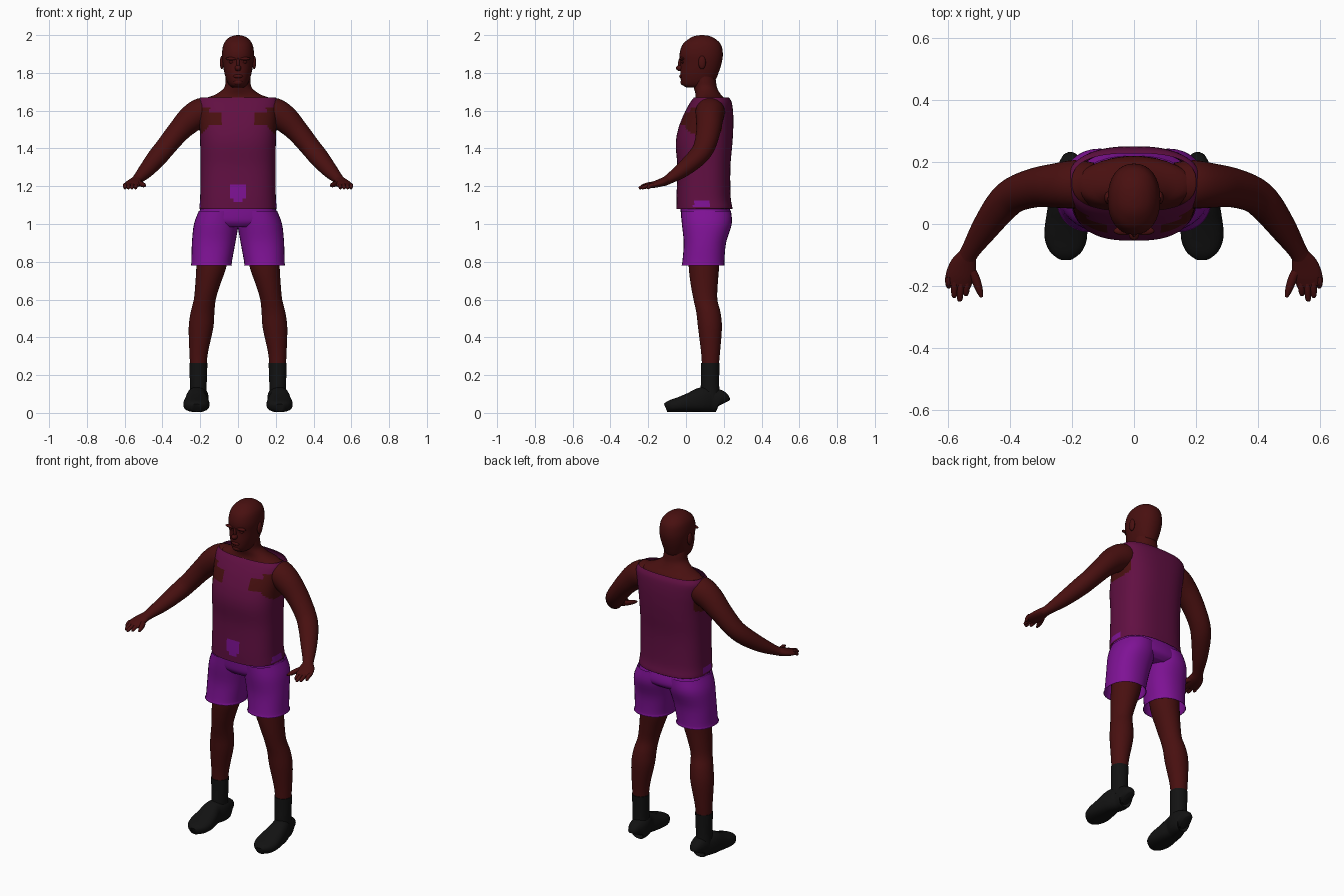
import bpy, bmesh, math
from mathutils import Vector

cube = bpy.data.objects.get("Cube")
if cube:
    bpy.data.objects.remove(cube)


def material(name, color):
    m = bpy.data.materials.new(name)
    m.use_nodes = True
    m.diffuse_color = (*color, 1)
    bsdf = next(n for n in m.node_tree.nodes if n.type == 'BSDF_PRINCIPLED')
    bsdf.inputs["Base Color"].default_value = (*color, 1)
    bsdf.inputs["Roughness"].default_value = 0.8
    return m


SKIN = material("dark skin", (0.065, 0.005, 0.005))
SHIRT = material("plum cloth", (0.12, 0.005, 0.055))
SHORTS = material("violet cloth", (0.21, 0.006, 0.30))
BLACK = material("black leather", (0.006, 0.006, 0.006))


def spline(rows, k):
    """Catmull-Rom interpolation of tuples, k steps per span."""
    out = []
    for i in range(len(rows) - 1):
        a, b, c, d = rows[max(i - 1, 0)], rows[i], rows[i + 1], rows[min(i + 2, len(rows) - 1)]
        for j in range(k):
            t = j / k
            out.append(tuple(
                q + t / 2 * (r - p + t * (2 * p - 5 * q + 4 * r - s + t * (3 * (q - r) + s - p)))
                for p, q, r, s in zip(a, b, c, d)))
    return out + [rows[-1]]


def skin_rings(name, rings, mats, caps=True, rule=None):
    """Bridge rings of points into one smooth object."""
    bm = bmesh.new()
    loops = [[bm.verts.new(p) for p in ring] for ring in rings]
    n = len(loops[0])
    for a, b in zip(loops, loops[1:]):
        for i in range(n):
            bm.faces.new((a[i], a[(i + 1) % n], b[(i + 1) % n], b[i]))
    if caps:
        bm.faces.new(loops[0][::-1])
        bm.faces.new(loops[-1])
    bmesh.ops.recalc_face_normals(bm, faces=bm.faces)
    if rule:
        for f in bm.faces:
            f.material_index = rule(f.calc_center_median())
    return finish(name, bm, mats)


def finish(name, bm, mats):
    me = bpy.data.meshes.new(name)
    bm.to_mesh(me)
    bm.free()
    for m in mats:
        me.materials.append(m)
    for p in me.polygons:
        p.use_smooth = True
    me.set_sharp_from_angle(angle=math.radians(50))
    ob = bpy.data.objects.new(name, me)
    bpy.context.scene.collection.objects.link(ob)
    return ob


def oval(n, power):
    for i in range(n):
        a = 2 * math.pi * i / n
        c, s = math.cos(a), math.sin(a)
        yield (math.copysign(abs(c) ** (2 / power), c), math.copysign(abs(s) ** (2 / power), s))


def column(name, rows, mats, side=1, n=32, k=4, power=2, **kw):
    """Upright loft; rows are (z, centre x, half width, front y, back y)."""
    rings = [[(side * (cx + rx * u), (y0 + y1) / 2 + (y1 - y0) / 2 * v, z)
              for u, v in oval(n, power)] for z, cx, rx, y0, y1 in spline(rows, k)]
    return skin_rings(name, rings, mats, **kw)


def limb(name, rows, mats, side=1, n=20, k=4, power=2):
    """Tube on a path; rows are (x, y, z, half width, half height)."""
    rows = spline(rows, k)
    pts = [Vector(r[:3]) for r in rows]
    rings = []
    for i, r in enumerate(rows):
        t = (pts[min(i + 1, len(pts) - 1)] - pts[max(i - 1, 0)]).normalized()
        across = t.cross(Vector((0, 0, 1))).normalized()
        up = across.cross(t)
        ring = [pts[i] + across * (u * r[3]) + up * (v * r[4]) for u, v in oval(n, power)]
        rings.append([(side * p.x, p.y, p.z) for p in ring])
    return skin_rings(name, rings, mats)


def blob(name, center, radii, mats):
    bm = bmesh.new()
    bmesh.ops.create_uvsphere(bm, u_segments=16, v_segments=10, radius=1)
    bmesh.ops.scale(bm, vec=radii, verts=bm.verts)
    bmesh.ops.translate(bm, vec=center, verts=bm.verts)
    return finish(name, bm, mats)


# Head, neck and shoulders
column("head", [
    (1.722, 0, .03, .005, .10), (1.735, 0, .046, -.018, .13), (1.76, 0, .06, -.027, .155),
    (1.80, 0, .072, -.03, .172), (1.85, 0, .081, -.029, .188), (1.90, 0, .085, -.034, .195),
    (1.95, 0, .077, -.018, .185), (1.98, 0, .056, .015, .155), (1.995, 0, .03, .045, .125),
    (2.0, 0, .006, .078, .09)], [SKIN], power=2.2)
column("neck_and_shoulders", [
    (1.45, 0, .16, .02, .21), (1.6, 0, .185, .02, .22), (1.655, 0, .19, .045, .21),
    (1.685, 0, .12, .05, .185), (1.72, 0, .074, .042, .165), (1.76, 0, .066, .035, .158),
    (1.80, 0, .064, .03, .15)], [SKIN])
blob("nose", (0, -.03, 1.825), (.017, .023, .016), [SKIN])
blob("nose_bridge", (0, -.028, 1.85), (.009, .014, .03), [SKIN])
blob("lips", (0, -.025, 1.782), (.026, .011, .010), [SKIN])
blob("chin", (0, -.014, 1.75), (.026, .015, .016), [SKIN])


# Tank top with armholes and violet cloth showing through
def shirt_rule(c):
    x = abs(c.x)
    if c.y < 0.05 and 1.12 < c.z < 1.22 and x < 0.03 + (c.z - 1.12) * 0.2:
        return 2
    if 1.09 < c.z < 1.13 and 0.04 < c.y < 0.13:
        return 2
    if c.y < 0.19 and x > 0.09 and 1.52 < c.z < 1.585:
        return 1
    if c.y < 0.19 and x > 0.15 and c.z > 1.47 + max(0, 0.2 - x) and c.z < 1.62:
        return 1
    return 0


column("tank_top", [
    (1.08, 0, .203, -.05, .245), (1.09, 0, .204, -.05, .245), (1.15, 0, .20, -.05, .236),
    (1.30, 0, .198, -.046, .235), (1.42, 0, .20, -.054, .245), (1.50, 0, .203, -.042, .25),
    (1.58, 0, .21, -.012, .25), (1.64, 0, .214, .02, .243), (1.67, 0, .2, .042, .228)],
    [SHIRT, SKIN, SHORTS], n=96, k=7, power=2.6, caps=False, rule=shirt_rule)

# Shorts: hips
column("shorts_hips", [
    (.985, 0, .14, .0, .21), (1.01, 0, .205, -.02, .238), (1.05, 0, .207, -.027, .24),
    (1.12, 0, .19, -.03, .22)], [SHORTS], power=2.4)

for side, label in ((1, "left"), (-1, "right")):
    blob(label + "_ear", (side * .085, .085, 1.855), (.011, .02, .036), [SKIN])
    blob(label + "_brow", (side * .034, -.022, 1.875), (.032, .014, .009), [SKIN])
    blob(label + "_eye", (side * .034, -.016, 1.857), (.015, .01, .007), [SKIN])

    # Shorts leg, with a flared open hem
    column(label + "_shorts_leg", [
        (.78, .14, .112, -.026, .208), (.795, .14, .107, -.02, .203), (.9, .129, .115, -.012, .212),
        (1.0, .115, .118, -.022, .242), (1.07, .1, .107, -.026, .238)],
        [SHORTS], side, caps=False, power=2.2)

    # Bare leg and sock
    column(label + "_leg", [
        (.24, .21, .043, .085, .172), (.32, .208, .049, .08, .18), (.45, .196, .065, .064, .19),
        (.53, .188, .063, .055, .183), (.6, .176, .058, .04, .166), (.68, .16, .066, .025, .168),
        (.78, .14, .08, .014, .176), (.95, .12, .09, .01, .19)], [SKIN], side)
    column(label + "_sock", [
        (.08, .21, .045, .08, .178), (.14, .21, .044, .078, .176), (.2, .21, .046, .08, .176),
        (.265, .21, .048, .08, .178)], [BLACK], side)

    # Shoe, lofted from heel to toe
    shoe = [(.193, .085, .022), (.18, .115, .042), (.13, .13, .05), (.08, .13, .053),
            (.02, .102, .064), (-.04, .078, .069), (-.085, .062, .054), (-.108, .045, .025)]
    limb(label + "_shoe", [(.205 + .015 * (y < .1), y, .004 + top / 2, w, top / 2)
                           for y, top, w in shoe], [BLACK], side, n=24, power=2.5)

    # Arm from shoulder to wrist
    limb(label + "_arm", [
        (.13, .128, 1.60, .07, .06), (.19, .128, 1.592, .078, .076), (.25, .124, 1.555, .072, .072),
        (.315, .118, 1.49, .064, .06), (.385, .095, 1.405, .058, .053), (.43, .055, 1.35, .054, .05),
        (.485, -.02, 1.285, .043, .04), (.53, -.09, 1.238, .03, .026),
        (.545, -.12, 1.222, .034, .022)], [SKIN], side, n=28)

    # Hand with fingers and thumb
    limb(label + "_palm", [
        (.535, -.095, 1.235, .026, .022), (.549, -.13, 1.22, .042, .021),
        (.562, -.17, 1.208, .046, .017), (.568, -.2, 1.2, .04, .011)], [SKIN], side)
    for i, (x, y) in enumerate(((.542, -.232), (.562, -.25), (.58, -.238), (.598, -.208))):
        bx = .538 + .02 * i
        limb(f"{label}_finger_{i + 1}", [
            (bx, -.17, 1.208, .011, .011), ((bx + x) / 2, (y - .17) / 2, 1.202, .011, .011),
            (x, y + .008, 1.192, .009, .009), (x, y, 1.19, .004, .004)], [SKIN], side, n=10)
    limb(label + "_thumb", [
        (.54, -.13, 1.218, .017, .016), (.515, -.17, 1.212, .015, .014),
        (.5, -.21, 1.206, .012, .012), (.492, -.236, 1.202, .005, .005)], [SKIN], side, n=12)
